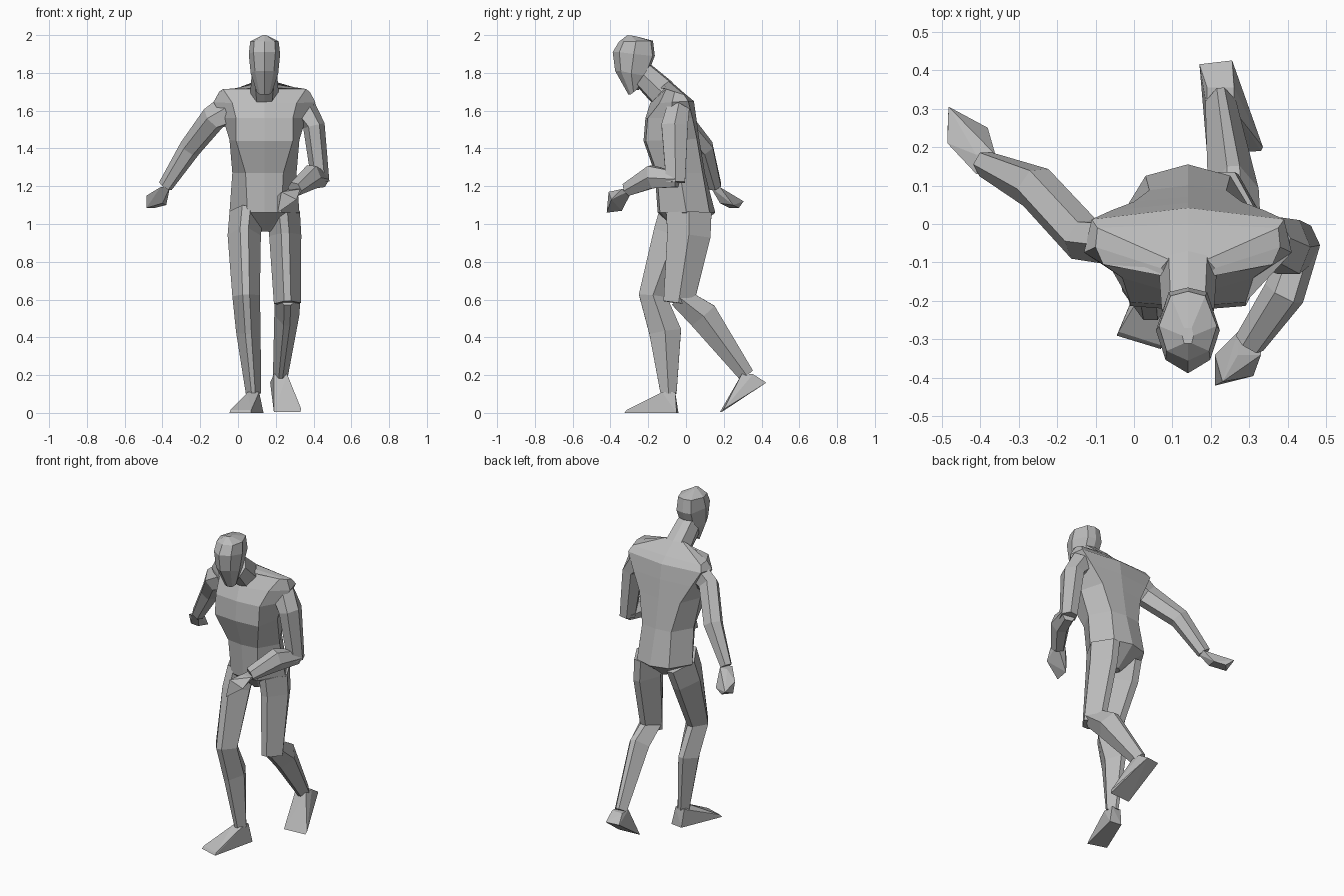
import bpy
import bmesh
from mathutils import Vector

cube = bpy.data.objects.get("Cube")
if cube:
    bpy.data.objects.remove(cube, do_unlink=True)

grey = bpy.data.materials.new("plain grey")
grey.use_nodes = True
grey.diffuse_color = (.5, .5, .5, 1)
grey.node_tree.nodes["Principled BSDF"].inputs["Base Color"].default_value = (.5, .5, .5, 1)

MIDDLE = .14  # x of the body's own centre plane


def finish(name, bm):
    """Turn a bmesh into a flat shaded object."""
    bmesh.ops.recalc_face_normals(bm, faces=bm.faces[:])
    mesh = bpy.data.meshes.new(name)
    bm.to_mesh(mesh)
    bm.free()
    mesh.materials.append(grey)
    obj = bpy.data.objects.new(name, mesh)
    bpy.context.collection.objects.link(obj)
    return obj


def loft(name, rings):
    """Skin a list of equally long point rings and cap both ends."""
    bm = bmesh.new()
    loops = [[bm.verts.new(point) for point in ring] for ring in rings]
    for low, high in zip(loops, loops[1:]):
        for i in range(len(low)):
            j = (i + 1) % len(low)
            bm.faces.new((low[i], low[j], high[j], high[i]))
    bm.faces.new(loops[0])
    bm.faces.new(loops[-1])
    return finish(name, bm)


def body_ring(front, back, front_half, side_half, back_half, ridge=.012, spine=.012):
    """Symmetric eight point ring; front and back are (y, z) on the centre plane."""
    (yf, zf), (yb, zb) = front, back
    ys, zs = (yf + yb) / 2, (zf + zb) / 2
    half = [(front_half, yf + ridge, zf), (side_half, ys, zs), (back_half, yb - spine, zb)]
    left = [Vector((MIDDLE + w, y, z)) for w, y, z in half]
    right = [Vector((MIDDLE - w, y, z)) for w, y, z in reversed(half)]
    return [Vector((MIDDLE, yf, zf)), *left, Vector((MIDDLE, yb, zb)), *right]


def limb(name, stations, across=(1, 0, 0), flat=.25):
    """Six sided tube; each station is (centre, half across, half deep).
    flat is the share of the width taken by the front and back faces."""
    centres = [Vector(station[0]) for station in stations]
    rings = []
    for i, (centre, (_, wide, deep)) in enumerate(zip(centres, stations)):
        along = centres[min(i + 1, len(centres) - 1)] - centres[max(i - 1, 0)]
        along.normalize()
        u = Vector(across)
        u = (u - along * u.dot(along)).normalized()
        v = along.cross(u)
        corners = [(1, 0), (flat, 1), (-flat, 1), (-1, 0), (-flat, -1), (flat, -1)]
        rings.append([centre + u * wide * p + v * deep * q for p, q in corners])
    return loft(name, rings)


def hull(name, points):
    """Convex block used for hands and feet."""
    bm = bmesh.new()
    for point in points:
        bm.verts.new(point)
    result = bmesh.ops.convex_hull(bm, input=bm.verts[:])
    loose = [e for e in result["geom_interior"] if isinstance(e, bmesh.types.BMVert)]
    bmesh.ops.delete(bm, geom=loose, context="VERTS")
    return finish(name, bm)


def square(x, y, z, wide, deep):
    """Four points around a wrist or ankle."""
    return [(x + wide * p, y + deep * q, z) for p in (-1, 1) for q in (-1, 1)]


# Trunk: crotch, hips, waist, chest, wide shoulders and neck base
loft("torso", [
    body_ring((-.04, .96), (.03, .96), .02, .03, .02),
    body_ring((-.15, 1.06), (.155, 1.06), .09, .185, .11, .012, .03),
    body_ring((-.165, 1.27), (.10, 1.27), .10, .17, .10),
    body_ring((-.225, 1.44), (.07, 1.45), .15, .185, .14),
    body_ring((-.215, 1.56), (.055, 1.56), .15, .22, .20, .012, .02),
    body_ring((-.19, 1.64), (.042, 1.65), .17, .27, .25, .05, .03),
    body_ring((-.12, 1.715), (0, 1.685), .22, .24, .235, .015, .01),
    body_ring((-.15, 1.72), (-.08, 1.755), .05, .07, .05),
])

# Neck leans forward into the head
loft("neck", [
    body_ring((-.18, 1.64), (-.07, 1.75), .04, .075, .05),
    body_ring((-.27, 1.74), (-.18, 1.84), .05, .068, .045),
])

# Head: chin, jaw, brow, crown and top
loft("head", [
    body_ring((-.305, 1.685), (-.25, 1.71), .025, .04, .03),
    body_ring((-.375, 1.81), (-.205, 1.785), .05, .073, .045, .03),
    body_ring((-.388, 1.91), (-.165, 1.89), .058, .083, .05, .035),
    body_ring((-.355, 1.965), (-.175, 1.97), .055, .075, .045, .025),
    body_ring((-.31, 2), (-.27, 1.995), .01, .015, .01, 0, 0),
])

# Planted right leg
limb("right_leg", [
    ((.045, -.02, 1.06), .09, .12),
    ((.033, -.06, .94), .088, .115),
    ((.043, -.175, .62), .073, .075),
    ((.055, -.11, .43), .065, .085),
    ((.082, -.092, .10), .04, .042),
])
hull("right_foot", square(.082, -.092, .11, .03, .035) + [
    (-.045, -.29, 0), (.07, -.325, 0), (.135, -.05, 0), (.06, -.04, 0),
    (-.04, -.28, .015), (.07, -.315, .015),
])

# Trailing left leg, bent at the knee
limb("left_thigh", [
    ((.24, .015, 1.06), .088, .12),
    ((.25, .015, .94), .085, .115),
    ((.262, -.04, .58), .072, .08),
])
limb("left_shin", [
    ((.262, -.04, .615), .07, .055),
    ((.258, .09, .515), .066, .08),
    ((.225, .32, .20), .04, .042),
])
hull("left_foot", square(.225, .325, .205, .035, .03) + [
    (.17, .415, .16), (.255, .425, .16), (.19, .18, .005),
    (.335, .20, .02), (.33, .19, .005), (.20, .20, .02),
])

# Left arm, folded in front of the belly
limb("left_upper_arm", [
    ((.345, -.045, 1.60), .075, .06),
    ((.402, -.06, 1.52), .058, .07),
    ((.437, -.055, 1.22), .047, .05),
], flat=.5)
limb("left_forearm", [
    ((.44, -.045, 1.235), .045, .04),
    ((.39, -.18, 1.25), .055, .06),
    ((.30, -.31, 1.185), .042, .035),
], flat=.5)
hull("left_hand", square(.30, -.31, 1.185, .03, .03) + [
    (.21, -.34, 1.15), (.21, -.42, 1.06), (.31, -.395, 1.13),
    (.215, -.34, 1.07), (.23, -.41, 1.17),
])

# Right arm, swung out and back
limb("right_arm", [
    ((-.04, -.05, 1.61), .06, .08),
    ((-.13, -.04, 1.56), .06, .062),
    ((-.255, .095, 1.40), .058, .05),
    ((-.385, .155, 1.20), .035, .035),
], (-.5, -.8, 0), .5)
hull("right_hand", square(-.385, .155, 1.195, .025, .025) + [
    (-.485, .21, 1.15), (-.482, .305, 1.12), (-.38, .25, 1.10),
    (-.40, .18, 1.11), (-.485, .23, 1.085), (-.44, .28, 1.085),
])
